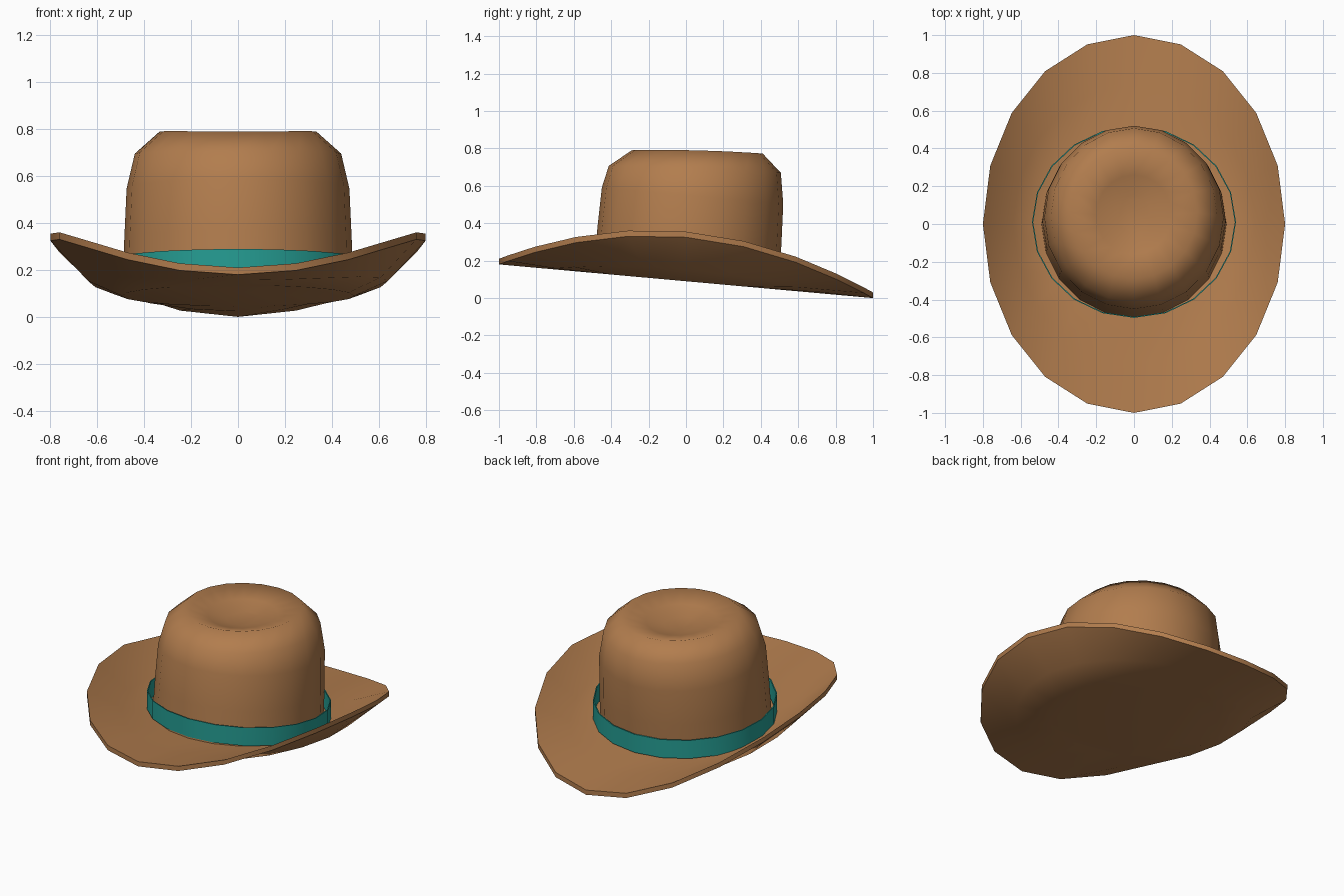
import bpy, bmesh, math

if "Cube" in bpy.data.objects:
    bpy.data.objects.remove(bpy.data.objects["Cube"])

SEG = 20
TILT = 0.09      # the hat leans: front high, back low


def material(name, rgb):
    m = bpy.data.materials.new(name)
    m.diffuse_color = (*rgb, 1)
    m.use_nodes = True
    m.node_tree.nodes["Principled BSDF"].inputs["Base Color"].default_value = m.diffuse_color
    return m


felt = material("tan felt", (0.445, 0.205, 0.076))
ribbon = material("teal ribbon", (0.019, 0.342, 0.296))


def ring(bm, rx, ry, cy, height):
    """Oval ring; height(c, y) gives z, where c is the sideways cosine."""
    verts = []
    for i in range(SEG):
        a = 2 * math.pi * i / SEG
        c, y = math.cos(a), cy + ry * math.sin(a)
        verts.append(bm.verts.new((rx * c, y, height(c, y))))
    return verts


def bridge(bm, rings, closed=False):
    pairs = list(zip(rings, rings[1:] + rings[:1]))
    for a, b in pairs if closed else pairs[:-1]:
        for i in range(SEG):
            j = (i + 1) % SEG
            bm.faces.new((a[i], a[j], b[j], b[i]))


def finish(bm, name, mat, angle):
    bmesh.ops.recalc_face_normals(bm, faces=bm.faces)
    me = bpy.data.meshes.new(name)
    bm.to_mesh(me)
    bm.free()
    me.materials.append(mat)
    ob = bpy.data.objects.new(name, me)
    bpy.context.collection.objects.link(ob)
    bpy.ops.object.select_all(action='DESELECT')
    ob.select_set(True)
    bpy.context.view_layer.objects.active = ob
    bpy.ops.object.shade_smooth_by_angle(angle=math.radians(angle))
    return ob


# Brim: oval plate with flat middle and sides curling upward
def brim_ring(bm, scale, lift):
    t = (scale - 0.62) / 0.38
    curl = 0.235 * max(t, 0) ** 1.75
    ry = 0.5 + 0.5 * t
    return ring(bm, 0.8 * scale, ry, 0,
                lambda c, y: 0.09 - TILT * y + curl * c * c + lift)


bm = bmesh.new()
scales = (0.62, 0.8, 1.0)
under = [brim_ring(bm, s, 0) for s in scales]
upper = [brim_ring(bm, s, 0.03) for s in reversed(scales)]
bridge(bm, under + upper)
bm.faces.new(under[0])
bm.faces.new(upper[-1])
finish(bm, "brim", felt, 40)

# Crown: (z, slope, centre y, rx, ry) rings up to the shoulder, then the dent
bm = bmesh.new()
profile = [
    (0.11, 0.09, 0.000, 0.490, 0.495),
    (0.33, 0.09, 0.018, 0.485, 0.492),
    (0.55, 0.09, 0.035, 0.475, 0.485),
    (0.69, 0.04, 0.047, 0.440, 0.460),
    (0.783, 0.025, 0.06, 0.335, 0.350),
    (0.745, 0.02, 0.05, 0.200, 0.210),
    (0.715, 0.02, 0.05, 0.090, 0.100),
]
rings = [ring(bm, rx, ry, cy,
              lambda c, y, z=z, s=s: z - s * y + (0.008 * c * c if z > 0.6 else 0))
         for z, s, cy, rx, ry in profile]
bridge(bm, rings)
bm.faces.new(rings[-1])
finish(bm, "crown", felt, 60)

# Band: thin ribbon loop standing slightly clear of the crown at the sides
bm = bmesh.new()
loops = [ring(bm, 0.54 - d, 0.507 - d, 0.01,
              lambda c, y, h=h: 0.09 + h - TILT * y)
         for d, h in ((0, 0.04), (0, 0.155), (0.006, 0.155), (0.006, 0.04))]
bridge(bm, loops, closed=True)
finish(bm, "hat_band", ribbon, 40)
